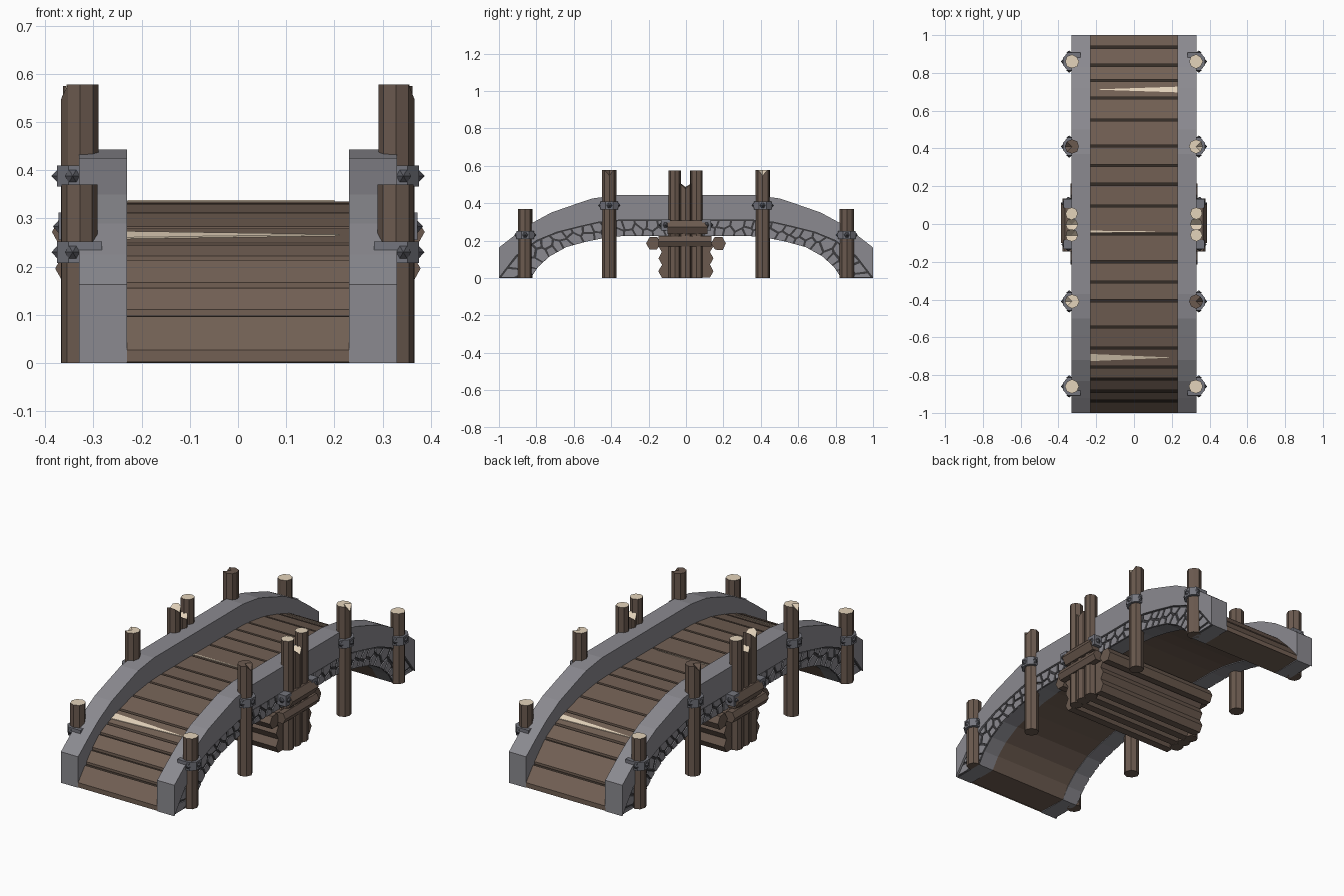
import bpy, bmesh, math, random
from mathutils import Vector

if "Cube" in bpy.data.objects:
    bpy.data.objects.remove(bpy.data.objects["Cube"])

random.seed(4)


def material(name, r, g, b):
    m = bpy.data.materials.new(name)
    lin = [((c / 255 + 0.055) / 1.055) ** 2.4 for c in (r, g, b)]
    m.diffuse_color = (*lin, 1)
    m.use_nodes = True
    m.node_tree.nodes["Principled BSDF"].inputs["Base Color"].default_value = m.diffuse_color
    return m


STONE = material("grey stone", 139, 138, 144)
MORTAR = material("dark mortar", 62, 61, 64)
WOOD = material("brown wood", 114, 96, 84)
LOGWOOD = material("log wood", 107, 90, 79)
DARK = material("dark wood", 52, 44, 38)
CUT = material("pale cut wood", 228, 211, 187)
METAL = material("iron band", 116, 117, 125)
BOLT = material("dark iron bolt", 88, 89, 96)


def finish(name, bm, *mats):
    bmesh.ops.recalc_face_normals(bm, faces=bm.faces)
    me = bpy.data.meshes.new(name)
    bm.to_mesh(me)
    bm.free()
    for m in mats:
        me.materials.append(m)
    ob = bpy.data.objects.new(name, me)
    bpy.context.collection.objects.link(ob)
    return ob


def prism(bm, a, b):
    """Closed solid between two matching point loops."""
    va, vb = [bm.verts.new(p) for p in a], [bm.verts.new(p) for p in b]
    n = len(va)
    bm.faces.new(va)
    bm.faces.new(vb[::-1])
    for i in range(n):
        bm.faces.new((va[i], va[(i + 1) % n], vb[(i + 1) % n], vb[i]))


def full(half):
    return [(-y, z) for y, z in half[:0:-1]] + half


def interp(curve, y):
    for (y0, z0), (y1, z1) in zip(curve, curve[1:]):
        if y <= y1:
            return z0 + (z1 - z0) * (y - y0) / (y1 - y0)
    return curve[-1][1]


# Arch curves as (y, z): parapet top, parapet base, underside, deck
TOP = full([(0, .443), (.37, .443), (.5, .425), (.59, .395), (.72, .35), (.83, .29), (.92, .225), (1, .163)])
MID = full([(0, .31), (.35, .31), (.47, .298), (.57, .275), (.69, .245), (.8, .2), (.91, .118), (1, 0)])
LOW = full([(0, .225), (.33, .225), (.43, .215), (.53, .195), (.64, .165), (.73, .115), (.79, .06), (.83, 0)])
DECK = full([(0, .335), (.36, .335), (.48, .325), (.58, .305), (.7, .268), (.81, .228), (.91, .14), (1, .02)])


def arch(name, up, low, x0, x1, *mats):
    bm = bmesh.new()
    rows = [[bm.verts.new(p) for p in ((x0, *u), (x1, *u), (x1, *l), (x0, *l))] for u, l in zip(up, low)]
    for a, b in zip(rows, rows[1:]):
        for i in range(4):
            j = (i + 1) % 4
            bm.faces.new((a[i], a[j], b[j], b[i]))
    bm.faces.new(rows[0])
    bm.faces.new(rows[-1])
    return finish(name, bm, *mats)


def log(name, axis, centre, lo, hi, r, sides=8, cap=LOGWOOD, notch=0.0, chip=0.0, jitter=0.05):
    """Faceted log along an axis; the upper end may have a V notch or a chipped outer edge."""
    k = "xyz".index(axis)
    u = Vector((0, 1, 0)) if axis == "x" else Vector((1, 0, 0))
    v = Vector((0, 1, 0)) if axis == "z" else Vector((0, 0, 1))
    w = Vector([float(i == k) for i in range(3)])
    bm = bmesh.new()
    base, top = [], []
    for i in range(sides):
        a = 2 * math.pi * i / sides
        rr = r * (1 + random.uniform(-jitter, jitter))
        p = Vector(centre) + u * math.cos(a) * rr + v * math.sin(a) * rr
        drop = notch * (1 - abs(math.sin(a))) * random.uniform(.6, 1)
        if math.cos(a) * centre[0] > .85 * abs(centre[0]):
            drop += chip
        base.append(bm.verts.new(p + w * lo))
        top.append(bm.verts.new(p + w * (hi - drop)))
    mid = bm.verts.new(Vector(centre) + w * (hi - notch))
    bm.faces.new(base)
    for i in range(sides):
        j = (i + 1) % sides
        bm.faces.new((base[i], base[j], top[j], top[i]))
        bm.faces.new((top[i], top[j], mid)).material_index = 1
    return finish(name, bm, LOGWOOD, cap)


def stud(bm, p, d, r=.016, h=.013):
    """Six-sided pointed bolt head at p, pointing along d."""
    p, d = Vector(p), Vector(d)
    side = Vector((-d.y, d.x, 0))
    ring = [p + side * math.cos(i * math.pi / 3) * r + Vector((0, 0, math.sin(i * math.pi / 3) * r)) for i in range(6)]
    vs = [bm.verts.new(q) for q in ring]
    tip = bm.verts.new(p + d * h)
    bm.faces.new(vs)
    for i in range(6):
        bm.faces.new((vs[i], vs[(i + 1) % 6], tip))


def clip(poly, p, n):
    """Keep the part of a 2D polygon where (q - p) . n <= 0."""
    out = []
    for a, b in zip(poly, poly[1:] + poly[:1]):
        da, db = (a - p).dot(n), (b - p).dot(n)
        if da <= 0:
            out.append(a)
        if da * db < 0:
            out.append(a + (b - a) * da / (da - db))
    return out


# Irregular stones: shrunken Voronoi cells mapped along the arch band
LEN, HGT, COLS, ROWS = 2.25, .1, 36, 2
seeds = [Vector(((c + .5 + .5 * (r % 2) - .25 + random.uniform(-.36, .36)) * LEN / COLS,
                 (r + .5 + random.uniform(-.32, .32)) * HGT / ROWS)) for r in range(ROWS) for c in range(COLS)]
dist = [0]
for i in range(1, len(MID)):
    dist.append(dist[-1] + (Vector(MID[i]) + Vector(LOW[i]) - Vector(MID[i - 1]) - Vector(LOW[i - 1])).length / 2)


def on_band(q):
    s, t = q.x / LEN * dist[-1], q.y / HGT
    y0, z0 = (interp([(d, p[i]) for d, p in zip(dist, LOW)], s) for i in (0, 1))
    y1, z1 = (interp([(d, p[i]) for d, p in zip(dist, MID)], s) for i in (0, 1))
    return y0 + (y1 - y0) * t, max(0, z0 + (z1 - z0) * t)


cells = []
for s in seeds:
    g = .006
    poly = [Vector(q) for q in ((g, .002), (LEN - g, .002), (LEN - g, HGT - g), (g, HGT - g))]
    for o in seeds:
        if o is not s and (o - s).length < .3 and poly:
            n = (o - s).normalized()
            poly = clip(poly, (s + o) / 2 - n * g, n)
    if len(poly) > 2:
        cells.append([on_band(q) for q in poly])

# Side walls, stones, posts and iron, mirrored left and right
for sx, side in ((-1, "left"), (1, "right")):
    arch(side + "_parapet", TOP, MID, sx * .23, sx * .33, STONE)
    ob = arch(side + "_arch_band", MID, LOW, sx * .23, sx * .319, STONE, MORTAR)
    for f in ob.data.polygons:
        f.material_index = int(f.normal.x * sx > .7)
    bm = bmesh.new()
    for c in cells:
        prism(bm, [(sx * .317, *q) for q in c], [(sx * .325, *q) for q in c])
    finish(side + "_arch_stones", bm, STONE)

    # Railing posts with chamfered iron collars
    bm, bolts = bmesh.new(), bmesh.new()
    for y, top, bz in ((-.86, .37, .23), (-.41, .578, .388), (.41, .578, .388), (.86, .37, .23)):
        broken = abs(y) < .5
        dark = broken and y * sx < 0
        log(side + "_post", "z", (sx * .328, y, 0), 0, top, .037, 8, LOGWOOD if dark else CUT,
            chip=.03 if broken else 0)
        half = [(.282, -.047), (.352, -.047), (.375, -.02), (.375, .02), (.352, .047), (.282, .047)]
        prism(bm, [(sx * a, y + b, bz - .022) for a, b in half], [(sx * a, y + b, bz + .022) for a, b in half])
        stud(bolts, (sx * .374, y, bz), (sx, 0, 0))
        for d in (-1, 1):
            stud(bolts, (sx * .343, y + d * .046, bz), (0, d, 0))
    # Iron plates on the middle beam
    for d in (-1, 1):
        ys = (d * .085, d * .133)
        corners = [(ys[0], .255), (ys[1], .255), (ys[1], .312), (ys[0], .312)]
        prism(bm, [(sx * .315, *q) for q in corners], [(sx * .372, *q) for q in corners])
        stud(bolts, (sx * .371, d * .109, .283), (sx, 0, 0))
        stud(bolts, (sx * .347, d * .132, .283), (0, d, 0))
    finish(side + "_iron_collars", bm, METAL)
    finish(side + "_iron_bolts", bolts, BOLT)

    # Middle cluster of broken upright logs and the beams lashed across them
    for y, top, notch in ((-.06, .575, .0 if sx > 0 else .04), (-.002, .51, .035), (.055, .575, .0)):
        log(side + "_middle_post", "z", (sx * .33, y, 0), 0, top, .033, 8, CUT, notch)
    log(side + "_upper_beam", "y", (sx * .345, 0, .272), -.1, .115, .041, 6)
    log(side + "_lower_beam", "y", (sx * .348, 0, .196), -.146, .135, .031, 6)

# Log pier under the bridge
for y in (-.108, -.036, .036, .108):
    for z in (.036, .105, .172):
        if abs(y) > .1 or z < .1:
            log("pier_log", "x", (0, y, z), -.325, .325, .04, 6, jitter=.03)
for y in (-.175, .175):
    log("pier_top_log", "x", (0, y, .185), -.335, .335, .04, 6)

# Deck: core with dark upper side and brown underside, planks on top
core = arch("deck_core", [(y, max(0, z - .014)) for y, z in DECK], [(y, z + (.004 if z else 0)) for y, z in LOW],
            -.232, .232, DARK, WOOD)
for f in core.data.polygons:
    f.material_index = int(f.normal.z < -.1)
gaps = [-1.006, -.937, -.885, -.82, -.757, -.656, -.545, -.407, -.307, -.2, -.053,
        .095, .21, .31, .413, .55, .667, .76, .84, .936, 1.006]
surface = [(y, interp(DECK, max(-1, y))) for y in gaps]
bm = bmesh.new()
for a, b in zip(gaps, gaps[1:]):
    ya, yb = a + .006, b - .006
    za, zb = interp(surface, ya), interp(surface, yb)
    loop = [(ya, za), (yb, zb), (yb, max(0, zb - .025)), (ya, max(0, za - .025))]
    prism(bm, [(-.231, *q) for q in loop], [(.231, *q) for q in loop])
finish("deck_planks", bm, WOOD)

# Pale splits in three planks
bm = bmesh.new()
for y, x0, x1, w in ((-.707, -.23, .21, .019), (.712, .229, -.22, .015), (-.04, -.229, .2, .005)):
    tri = [(x0, y - w), (x0, y + w), (x1, y)]
    prism(bm, [(x, t, interp(surface, t) - .003) for x, t in tri], [(x, t, interp(surface, t) + .003) for x, t in tri])
finish("plank_splits", bm, CUT)
